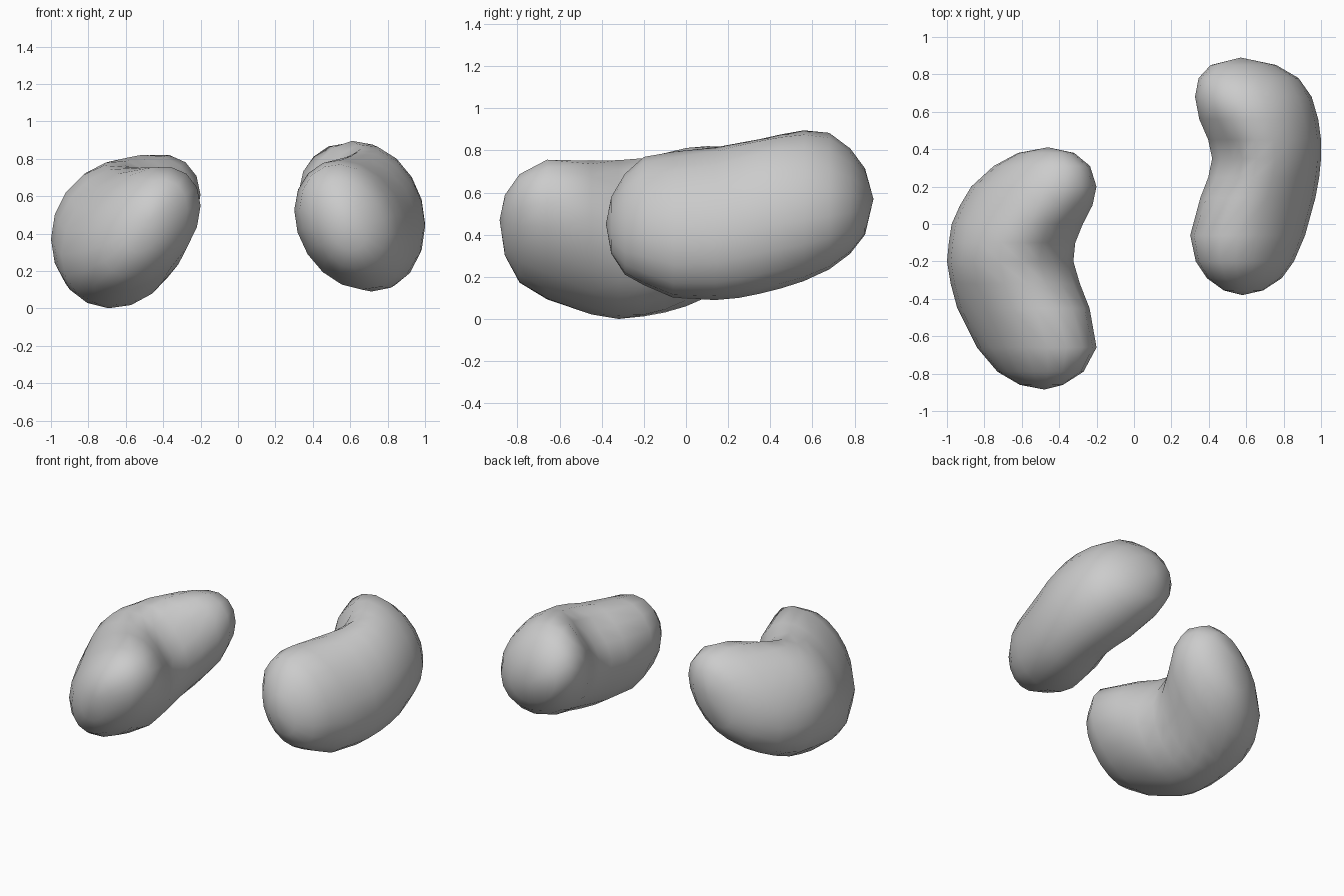
import bpy
import bmesh
from math import sin, cos, asin, pi, exp

cube = bpy.data.objects.get("Cube")
if cube:
    bpy.data.objects.remove(cube, do_unlink=True)

SIDES = 18


def flat_material(name, colour):
    mat = bpy.data.materials.new(name)
    mat.use_nodes = True
    mat.diffuse_color = colour
    shader = mat.node_tree.nodes["Principled BSDF"]
    shader.inputs["Base Color"].default_value = colour
    shader.inputs["Roughness"].default_value = 0.6
    return mat


def section(bm, station, side, lean, notch):
    """Leaning oval ring filling a station's box, dented at its upper inner corner."""
    y, x_min, x_max, z_min, z_max = station
    shift = asin(lean)
    corner = (pi / 2 - shift) / 2
    ring = []
    for i in range(SIDES):
        t = 2 * pi * i / SIDES
        gap = (t - corner + pi) % (2 * pi) - pi
        scale = 1 - notch * exp(-(gap / 0.5) ** 2)
        x = (x_min + x_max) / 2 + side * scale * cos(t) * (x_max - x_min) / 2
        z = (z_min + z_max) / 2 + scale * sin(t + shift) * (z_max - z_min) / 2
        ring.append(bm.verts.new((x, y, z)))
    return ring


def kidney(name, stations, front_tip, back_tip, side, waist, lean, waist_lean, depth, mat):
    """Loft the ovals from front to back and close both ends with a fan."""
    bm = bmesh.new()
    rings = []
    for station in stations:
        near = exp(-((station[0] - waist) / 0.24) ** 2)
        rings.append(section(bm, station, side,
                             lean + (waist_lean - lean) * near, depth * near))
    pairs = [(i, (i + 1) % SIDES) for i in range(SIDES)]
    for first, second in zip(rings, rings[1:]):
        for i, j in pairs:
            bm.faces.new((first[i], first[j], second[j], second[i]))
    for tip, ring in ((front_tip, rings[0]), (back_tip, rings[-1])):
        pole = bm.verts.new(tip)
        for i, j in pairs:
            bm.faces.new((pole, ring[i], ring[j]))
    bmesh.ops.recalc_face_normals(bm, faces=bm.faces)
    for face in bm.faces:
        face.smooth = True
    mesh = bpy.data.meshes.new(name)
    bm.to_mesh(mesh)
    bm.free()
    mesh.materials.append(mat)
    obj = bpy.data.objects.new(name, mesh)
    bpy.context.collection.objects.link(obj)
    return obj


grey = flat_material("plain grey", (0.6, 0.6, 0.6, 1))

# Each station is: y, x_min, x_max, z_min, z_max
right_stations = [
    (-.86, -.61, -.38, .30, .59),
    (-.79, -.73, -.27, .17, .69),
    (-.66, -.84, -.20, .09, .76),
    (-.45, -.945, -.235, .02, .755),
    (-.32, -.98, -.285, 0, .76),
    (-.2, -1, -.32, .01, .775),
    (-.1, -.99, -.31, .03, .795),
    (.0, -.975, -.27, .06, .815),
    (.1, -.93, -.22, .10, .825),
    (.2, -.87, -.20, .15, .825),
    (.31, -.75, -.235, .24, .79),
    (.38, -.62, -.32, .35, .72),
]
left_stations = [
    (-.355, .48, .69, .31, .58),
    (-.29, .39, .79, .21, .69),
    (-.2, .33, .855, .16, .77),
    (-.06, .30, .915, .10, .795),
    (.14, .35, .97, .09, .82),
    (.25, .39, .99, .10, .845),
    (.35, .41, 1, .12, .865),
    (.45, .39, 1, .145, .885),
    (.56, .345, .985, .18, .90),
    (.68, .325, .95, .235, .885),
    (.78, .345, .88, .31, .81),
    (.85, .41, .76, .40, .715),
]

# Two bean-shaped organs whose notches face each other and tilt upward
kidney("right_kidney", right_stations, (-.48, -.885, .47), (-.46, .41, .56),
       1, -.2, .38, .06, .12, grey)
kidney("left_kidney", left_stations, (.58, -.38, .45), (.57, .89, .57),
       -1, .34, .23, .15, .2, grey)
